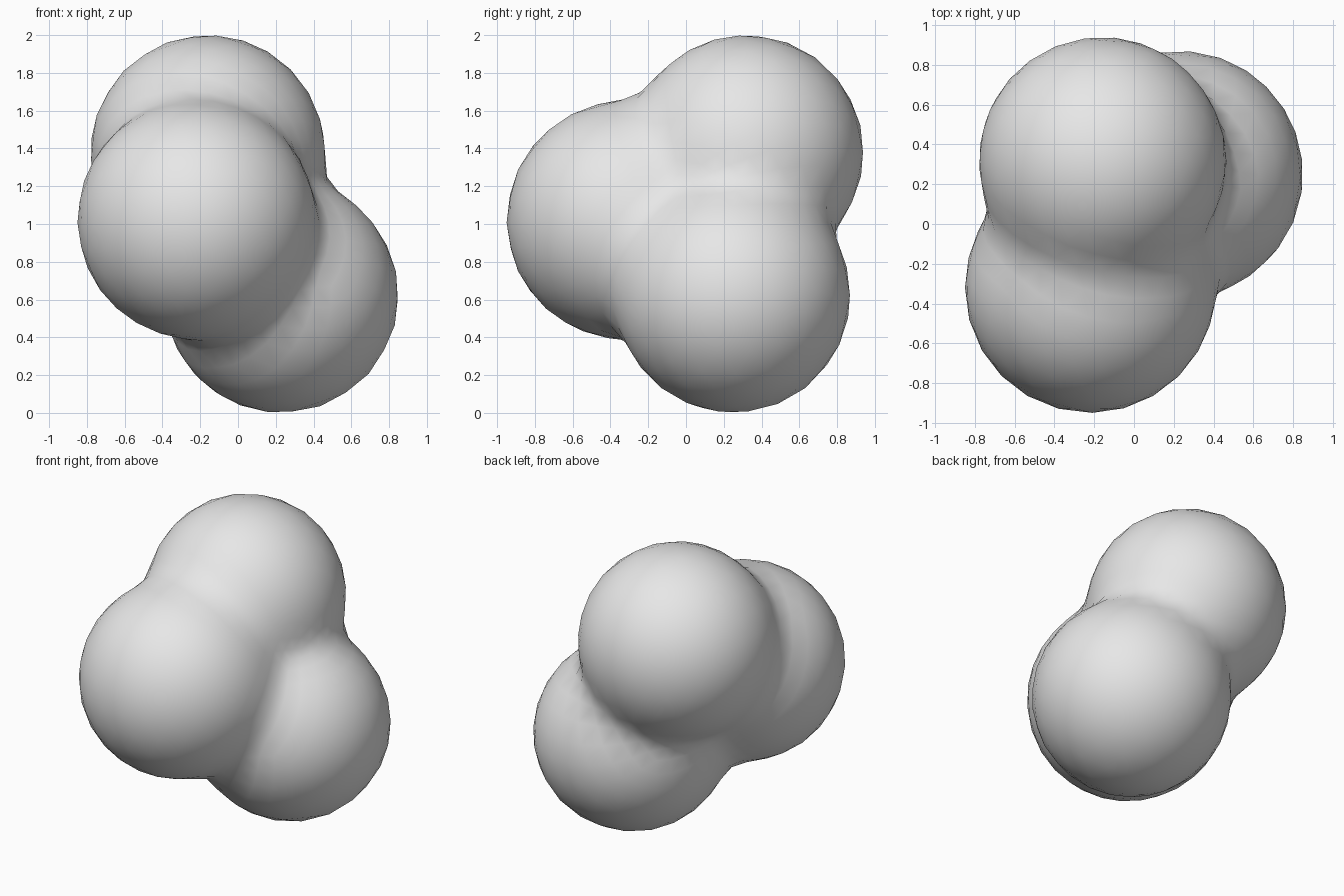
import bpy, bmesh, math
from mathutils import Vector

if "Cube" in bpy.data.objects:
    bpy.data.objects.remove(bpy.data.objects["Cube"])

# Three lobes (centre, radius) melted into one smooth blob
LOBES = [
    (Vector((-0.16, 0.32, 1.38)), 0.62),   # upper back lobe
    (Vector((-0.22, -0.32, 1.02)), 0.63),  # front left lobe
    (Vector((0.23, 0.25, 0.62)), 0.62),    # lower right lobe
]
BLEND = 0.055  # softness of the creases between lobes
CORE = sum((c for c, r in LOBES), Vector()) / 3


def field(p):
    """Blended distance to the lobes: negative inside, positive outside."""
    return -BLEND * math.log(sum(math.exp(-((p - c).length - r) / BLEND)
                                 for c, r in LOBES))


def surface_point(direction):
    """Point where a ray from the core leaves the blob."""
    near, far = 0.0, 2.0
    for _ in range(30):
        mid = (near + far) / 2
        if field(CORE + direction * mid) < 0:
            near = mid
        else:
            far = mid
    return CORE + direction * near


# Grey material
grey = bpy.data.materials.new("light grey")
grey.diffuse_color = (0.8, 0.8, 0.8, 1)
grey.use_nodes = True
grey.node_tree.nodes["Principled BSDF"].inputs["Base Color"].default_value = grey.diffuse_color

# Blob: an icosphere pushed out onto the blended surface
bm = bmesh.new()
bmesh.ops.create_icosphere(bm, subdivisions=4, radius=1)
for v in bm.verts:
    v.co = surface_point(v.co.normalized())
for f in bm.faces:
    f.smooth = True
mesh = bpy.data.meshes.new("blob")
bm.to_mesh(mesh)
bm.free()
mesh.materials.append(grey)
blob = bpy.data.objects.new("blob", mesh)
bpy.context.collection.objects.link(blob)
